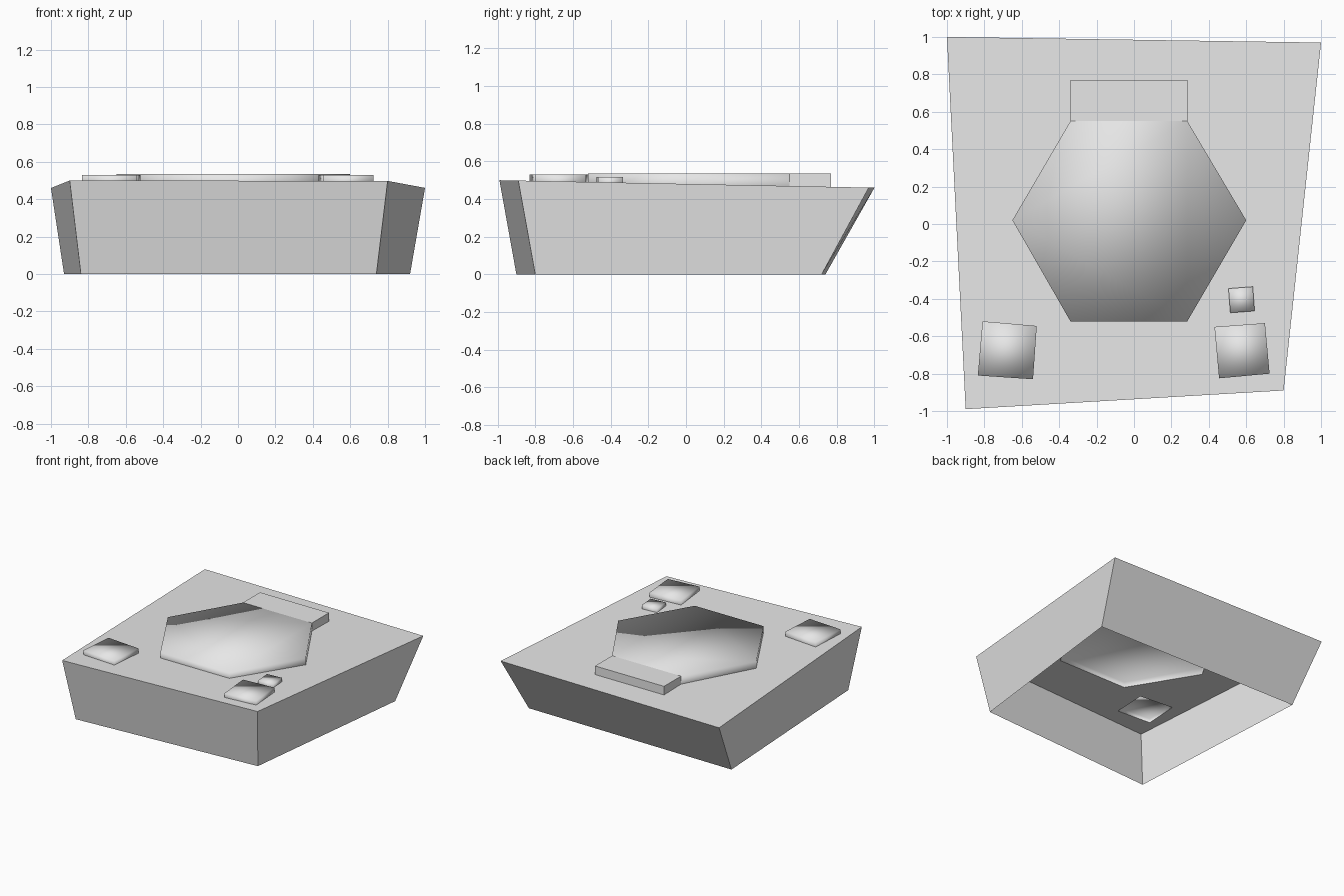
import bpy
import bmesh
from mathutils import Vector

if "Cube" in bpy.data.objects:
    bpy.data.objects.remove(bpy.data.objects["Cube"])

grey = bpy.data.materials.new("plain grey")
grey.use_nodes = True
grey.diffuse_color = (0.8, 0.8, 0.8, 1)
grey.node_tree.nodes["Principled BSDF"].inputs["Base Color"].default_value = (0.8, 0.8, 0.8, 1)


def deck(x, y):
    """Point on the gently sloping deck."""
    return Vector((x, y, 0.48 - 0.02 * y))


def finish(name, bm, smooth):
    mesh = bpy.data.meshes.new(name)
    for face in bm.faces:
        face.smooth = smooth
    bm.to_mesh(mesh)
    bm.free()
    mesh.materials.append(grey)
    obj = bpy.data.objects.new(name, mesh)
    bpy.context.collection.objects.link(obj)
    return obj


def raised_plate(name, outline, top, smooth=True, open_side=None):
    """Hollow cap over an outline (counter-clockwise); one wall may be left out."""
    bm = bmesh.new()
    low = [bm.verts.new(deck(x, y)) for x, y in outline]
    high = [bm.verts.new((x, y, top)) for x, y in outline]
    bm.faces.new(high)
    n = len(outline)
    for i in range(n):
        j = (i + 1) % n
        if i != open_side:
            bm.faces.new((low[i], low[j], high[j], high[i]))
    return finish(name, bm, smooth)


# Outlines, all counter-clockwise from above
rim = [(-0.9, -0.99), (0.8, -0.89), (1, 0.97), (-1, 1)]
foot = [(-0.84, -0.9), (0.74, -0.8), (0.92, 0.72), (-0.93, 0.74)]
hexagon = [(-0.34, -0.52), (0.285, -0.52), (0.6, 0.02),
           (0.285, 0.55), (-0.34, 0.55), (-0.65, 0.02)]
block = [(-0.34, 0.55), (0.285, 0.55), (0.285, 0.77), (-0.34, 0.77)]
pad_a = [(-0.835, -0.81), (-0.54, -0.83), (-0.52, -0.545), (-0.81, -0.52)]
pad_b = [(0.455, -0.825), (0.725, -0.8), (0.7, -0.53), (0.43, -0.55)]
button = [(0.515, -0.475), (0.645, -0.465), (0.635, -0.335), (0.505, -0.345)]

# Flared walls, open underneath
bm = bmesh.new()
top = [bm.verts.new(deck(x, y)) for x, y in rim]
bottom = [bm.verts.new((x, y, 0)) for x, y in foot]
for i in range(4):
    j = (i + 1) % 4
    bm.faces.new((bottom[i], bottom[j], top[j], top[i]))
finish("outer_walls", bm, False)

# Deck with openings beneath the raised plates
bm = bmesh.new()
opening = hexagon[:4] + block[2:] + hexagon[4:]
edges = []
for loop in (rim, opening, pad_a, pad_b, button):
    verts = [bm.verts.new(deck(x, y)) for x, y in loop]
    edges += [bm.edges.new((verts[i - 1], verts[i])) for i in range(len(verts))]
bmesh.ops.triangle_fill(bm, use_beauty=True, edges=edges, normal=(0, 0, 1))
for face in bm.faces:
    face.normal_update()
    if face.normal.z < 0:
        face.normal_flip()
finish("deck", bm, False)

# Raised plates
raised_plate("hexagon_plate", hexagon, 0.535, open_side=3)
raised_plate("rear_block", block, 0.535, smooth=False, open_side=0)
raised_plate("right_pad", pad_a, 0.53)
raised_plate("left_pad", pad_b, 0.53)
raised_plate("small_button", button, 0.518)
